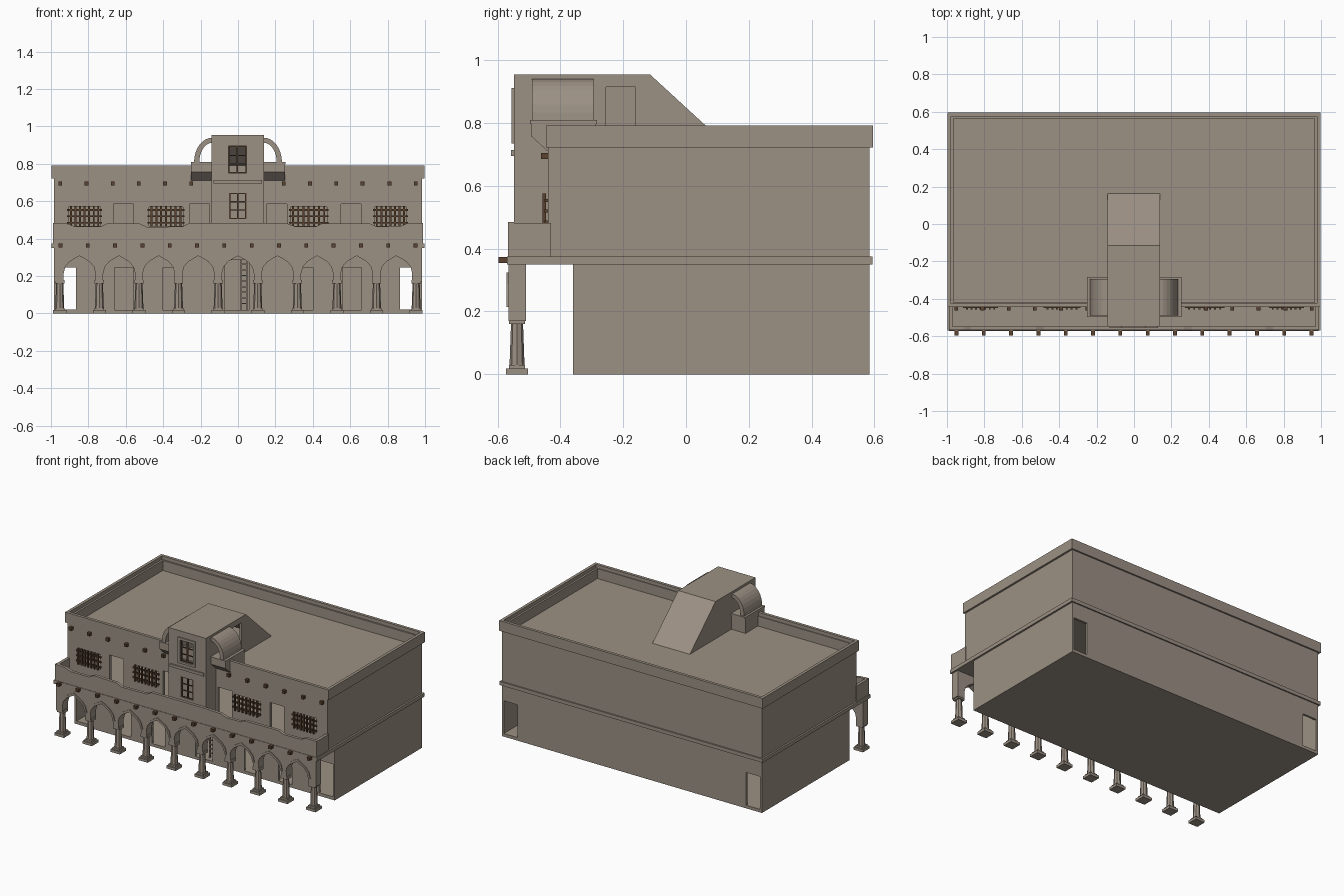
import bpy, bmesh, math

if "Cube" in bpy.data.objects:
    bpy.data.objects.remove(bpy.data.objects["Cube"])


def material(name, color):
    m = bpy.data.materials.new(name)
    m.diffuse_color = (*color, 1)
    m.use_nodes = True
    m.node_tree.nodes["Principled BSDF"].inputs["Base Color"].default_value = m.diffuse_color
    return m


PLASTER = material("tan plaster", (0.33, 0.28, 0.23))
WOOD = material("dark brown wood", (0.10, 0.055, 0.028))


def finish(name, bm, mat):
    bmesh.ops.recalc_face_normals(bm, faces=bm.faces)
    me = bpy.data.meshes.new(name)
    bm.to_mesh(me)
    bm.free()
    me.materials.append(mat)
    ob = bpy.data.objects.new(name, me)
    bpy.context.collection.objects.link(ob)
    return ob


def add_prism(bm, pts, axis, a, b):
    """Extrude a 2D outline along axis from a to b."""
    put = {"x": lambda p, t: (t, p[0], p[1]), "y": lambda p, t: (p[0], t, p[1])}[axis]
    va = [bm.verts.new(put(p, a)) for p in pts]
    vb = [bm.verts.new(put(p, b)) for p in pts]
    bm.faces.new(va)
    bm.faces.new(vb[::-1])
    n = len(pts)
    for i in range(n):
        j = (i + 1) % n
        bm.faces.new((va[i], vb[i], vb[j], va[j]))


def prism(name, pts, axis, a, b, mat=PLASTER):
    bm = bmesh.new()
    add_prism(bm, pts, axis, a, b)
    return finish(name, bm, mat)


def boxes(name, items, mat=PLASTER):
    bm = bmesh.new()
    for x0, x1, y0, y1, z0, z1 in items:
        add_prism(bm, [(x0, z0), (x1, z0), (x1, z1), (x0, z1)], "y", y0, y1)
    return finish(name, bm, mat)


def cut(ob, *cutters):
    """Subtract the cutters, bake the result and remove the cutters."""
    for c in cutters:
        mod = ob.modifiers.new("cut", "BOOLEAN")
        mod.operation, mod.solver, mod.object = "DIFFERENCE", "EXACT", c
    bpy.context.view_layer.update()
    dg = bpy.context.evaluated_depsgraph_get()
    me = bpy.data.meshes.new_from_object(ob.evaluated_get(dg))
    ob.modifiers.clear()
    ob.data = me
    for c in cutters:
        bpy.data.objects.remove(c)


# Ground storey: hollow, doors in front, end passages through to the back
ground = boxes("ground_storey", [(-.985, .985, -.36, .585, 0, .352)])
doors = [(x - .05, x + .05, -.4, -.3, .02, .245) for x in (-.61, -.35, .35, .61)]
doors += [(-.07, .06, -.4, -.3, .02, .285)]
doors += [(s * .918 - .052, s * .918 + .052, y, y + .1, .021, .245)
          for s in (-1, 1) for y in (-.4, .53)]
cut(ground, boxes("room", [(-.972, .972, -.345, .57, .02, .34)]), boxes("doors", doors))
boxes("ladder", [(x, x + .008, -.33, -.32, .02, .3) for x in (.01, .045)] +
      [(.01, .053, -.328, -.322, z / 100, z / 100 + .007) for z in range(5, 30, 3)])

# Floor band and balcony
boxes("floor_band", [(-.997, .997, -.57, .594, .35, .375)])
dips = [(-1, .485), (-.92, .48), (-.88, .465), (-.74, .465), (-.7, .485), (-.53, .48),
        (-.49, .462), (-.3, .465), (-.26, .485), (.14, .485), (.27, .48), (.31, .465),
        (.42, .465), (.45, .48), (.71, .482), (.75, .465), (.88, .468), (.92, .485), (1, .485)]
prism("balcony_wall", [(x * .99, z) for x, z in dips] + [(.99, .37), (-.99, .37)], "y", -.567, -.547)
boxes("balcony_ends", [(s * .98 - .01, s * .98 + .01, -.55, -.43, .37, .482) for s in (-1, 1)])

# Arcade wall with nine pointed arches and raised arch trims
STEP, X0 = .2117, -.953
half = [(.085, .17), (.085, .215), (.076, .25), (.053, .277), (.022, .296), (0, .308)]
arch = [(-x, z) for x, z in half] + [(x, z) for x, z in half[-2::-1]]
outline = [(-.985, .17)]
trim = bmesh.new()
for i in range(9):
    c = X0 + STEP * (i + .5)
    outline += [(c + x, z) for x, z in arch]
    inner = [(c + x, z) for x, z in arch[1:-1]]
    outer = [(c + x * 1.17, .215 + (z - .215) * 1.18) for x, z in arch[1:-1]]
    add_prism(trim, inner + outer[::-1], "y", -.571, -.56)
outline += [(.985, .17), (.985, .352), (-.985, .352)]
prism("arcade_wall", outline, "y", -.565, -.51)
finish("arch_trims", trim, PLASTER)

# Ten columns: plinth, tapered octagonal shaft, capital
blocks, shafts = [], bmesh.new()
for i in range(10):
    x, y = X0 + STEP * i, -.538
    for r, z0, z1 in ((.035, 0, .018), (.026, .018, .03), (.025, .16, .18)):
        blocks.append((x - r, x + r, y - r, y + r, z0, z1))
    made = bmesh.ops.create_cone(shafts, cap_ends=True, segments=8,
                                 radius1=.024, radius2=.019, depth=.14)["verts"]
    bmesh.ops.translate(shafts, verts=made, vec=(x, y, .095))
boxes("column_blocks", blocks)
finish("column_shafts", shafts, PLASTER)

# Upper storey: hollow, with barred windows and doorways
upper = boxes("upper_storey", [(-.985, .985, -.44, .585, .372, .70)])
windows = [(-.905, -.735), (-.475, -.295), (.28, .475), (.73, .9)]
holes = [(a, b, -.5, -.4, .468, .57) for a, b in windows]
holes += [(x, x + .107, -.5, -.4, .386, .585) for x in (-.665, -.26, .155, .55)]
cut(upper, boxes("room", [(-.965, .965, -.42, .565, .385, .685)]), boxes("holes", holes))
bars = []
for a, b in windows:
    n = 7
    for i in range(n):
        x = a + (b - a) * (i + .5) / n
        bars.append((x - .005, x + .005, -.457, -.446, .465, .575))
    for z in (.485, .52, .553):
        bars.append((a - .008, b + .008, -.45, -.438, z - .005, z + .005))
boxes("window_grilles", bars, WOOD)

# Roof parapet: outer rim and lower inner step
def ring(x, y0, y1, t, z0, z1):
    return [(-x, x, y0, y0 + t, z0, z1), (-x, x, y1 - t, y1, z0, z1),
            (-x, -x + t, y0 + t, y1 - t, z0, z1), (x - t, x, y0 + t, y1 - t, z0, z1)]


boxes("parapet_rim", ring(.998, -.445, .596, .02, .722, .792))
boxes("parapet_step", ring(.985, -.44, .585, .02, .69, .768))

# Stair tower: hollow, sloping down to the roof at the back
tower = prism("stair_tower", [(-.548, .375), (-.548, .955), (-.115, .955), (.165, .698),
                              (-.438, .698), (-.438, .375)], "x", -.143, .14)
room = prism("room", [(-.53, .39), (-.53, .937), (-.122, .937), (.125, .71),
                      (-.45, .71), (-.45, .39)], "x", -.125, .122)
cut(tower, room, boxes("holes", [(-.052, .046, -.6, -.5, .75, .895), (-.047, .045, -.6, -.5, .505, .645),
                                 (.1, .2, -.255, -.16, .715, .915)]))
boxes("tower_trim", [(-.068, -.052, -.555, -.54, .735, .912), (.046, .062, -.555, -.54, .735, .912),
                     (-.068, .062, -.555, -.54, .895, .912), (-.068, .062, -.555, -.54, .735, .75),
                     (-.13, .128, -.557, -.54, .695, .714)])
frames = []
for x0, x1, z0, z1 in ((-.052, .046, .75, .895), (-.047, .045, .505, .645)):
    w, h = x1 - x0, z1 - z0
    for k in (0, .5, 1):
        x = x0 + .003 + (w - .006) * k
        frames.append((x - .004, x + .004, -.545, -.537, z0, z1))
    for k in (0, 1 / 3, 2 / 3, 1):
        z = z0 + .003 + (h - .006) * k
        frames.append((x0, x1, -.544, -.538, z - .003, z + .003))
boxes("tower_window_bars", frames, WOOD)

# Curved side shells on corbelled bases, both sides of the tower
for s, side in ((-1, "left"), (1, "right")):
    x0, x1 = sorted((s * .135, s * .25))
    prism(side + "_corbel", [(-.492, .80), (-.287, .80), (-.287, .69), (-.43, .69), (-.44, .71),
                             (-.492, .757)], "x", x0, x1)
    boxes(side + "_corbel_cap", [(x0, x1 + .003 * (s > 0), -.497, -.283, .797, .81)])
    arc = []
    for rx, rz, order in ((.098, .132, 1), (.07, .105, -1)):
        curve = [(s * (.137 + rx * math.cos(a)), .808 + rz * math.sin(a))
                 for a in (math.pi / 2 * k / 8 for k in range(9))]
        arc += curve[::order]
    prism(side + "_shell", arc, "y", -.49, -.295)

# Projecting beam ends on both floors
boxes("upper_beam_ends", [(x - .01, x + .01, -.462, -.43, .685, .705) for x in
      (-.95, -.81, -.67, -.53, -.39, -.25, .245, .385, .525, .665, .81, .95)], WOOD)
boxes("lower_beam_ends", [(x - .01, x + .01, -.597, -.56, .354, .374) for x in
      (-.949 + .146 * i for i in range(14))], WOOD)
